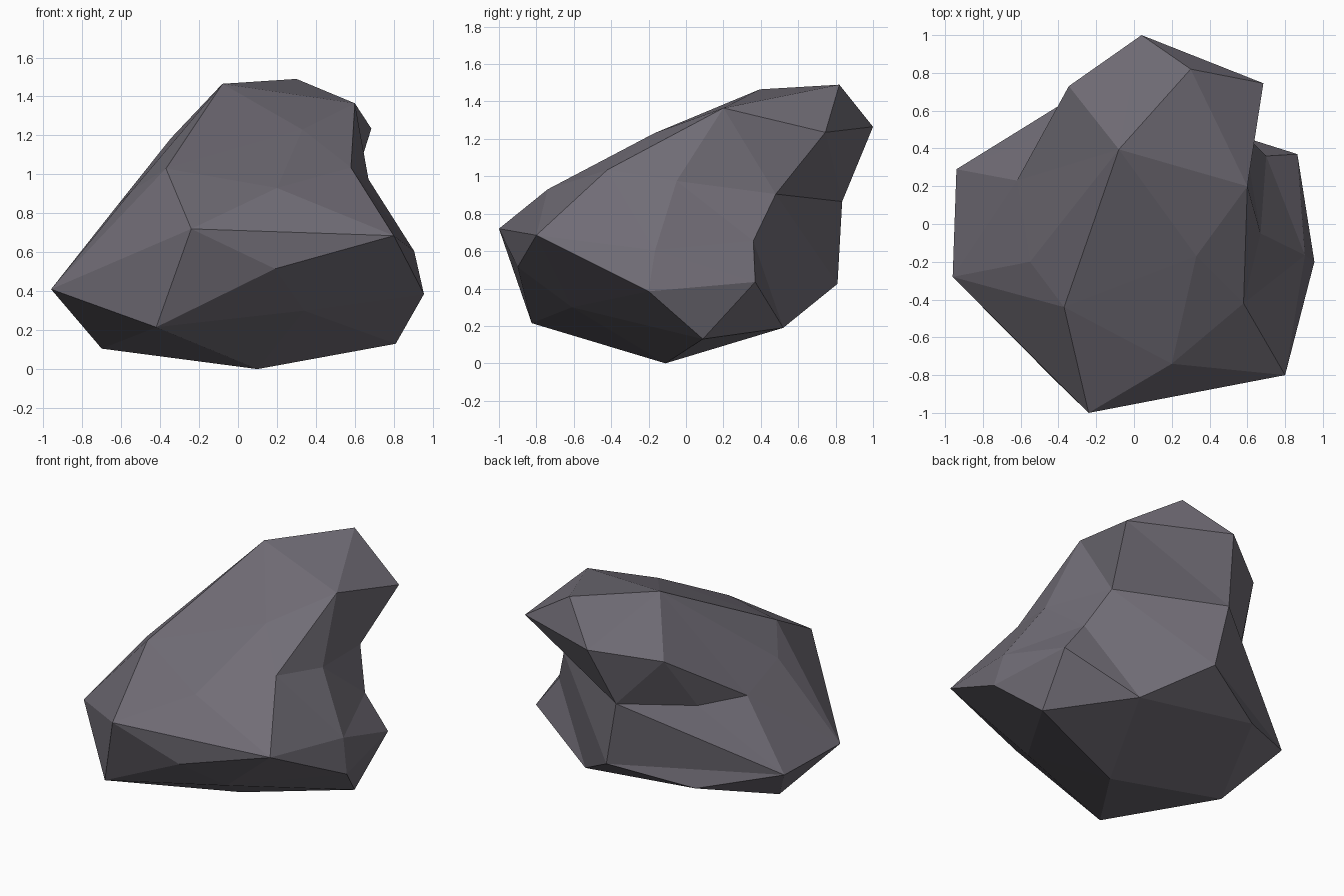
import bpy, bmesh
from mathutils import Vector

if "Cube" in bpy.data.objects:
    bpy.data.objects.remove(bpy.data.objects["Cube"])

# Corner points of the boulder, grouped by zone
crown = {"G": (-.37, -.44, 1.03), "D": (.20, -.74, .93), "H": (.58, -.42, 1.035),
         "O": (.33, -.17, 1.23), "I": (.60, .20, 1.365), "J": (-.08, .395, 1.465),
         "K": (.30, .82, 1.49), "L": (.685, .745, 1.235), "M": (.04, 1.0, 1.265),
         "N": (-.345, .73, 1.185), "P": (-.55, -.20, .91)}
notch = {"R": (-.62, .23, .84), "S": (-.43, .49, .82), "T": (-.06, .835, .865),
         "a": (.58, .48, .905), "b": (.67, -.05, .975), "Y": (.70, .36, .655)}
skirt = {"A": (-.24, -1.0, .72), "B": (.80, -.80, .685), "C": (.19, -.90, .515),
         "F": (-.96, -.28, .41), "Q": (-.94, .29, .41), "W": (.865, .37, .435),
         "X": (.955, -.20, .385), "Z": (.905, -.165, .605), "c": (.03, .81, .425)}
underside = {"E": (-.42, -.825, .215), "d": (.39, .52, .19), "e": (.10, -.11, 0),
             "f": (-.47, .57, .30), "g": (-.70, 0, .105), "h": (.81, .09, .13),
             "i": (.34, -.61, .30)}
points = {k: Vector(v) for zone in (crown, notch, skirt, underside)
          for k, v in zone.items()}

# Skin: wrap the points on a sphere, hull them, then pull them back into place
centre = Vector((0, 0, .75))
bm = bmesh.new()
corner = {k: bm.verts.new((p - centre).normalized()) for k, p in points.items()}
bmesh.ops.convex_hull(bm, input=list(bm.verts))
for k, v in corner.items():
    v.co = points[k]


def crease(a, b):
    """Turn the diagonal between two triangles so that it joins a and b."""
    if any(e.other_vert(a) is b for e in a.link_edges):
        return
    for f in a.link_faces:
        edge = next(e for e in f.edges if a not in e.verts)
        if any(b in g.verts for g in edge.link_faces if g is not f):
            p, q = edge.verts
            bm.edges.remove(edge)          # removes both triangles too
            bm.faces.new((a, b, p))
            bm.faces.new((b, a, q))
            return


# Main ridges and valleys
ridges = ("AB", "AF", "GF", "GJ", "HI", "HB", "IL", "IK", "JK", "LT",
          "Wc", "Qc", "QT", "NR", "NS", "EC", "CB", "XW")
for _ in range(2):
    for r in ridges:
        crease(corner[r[0]], corner[r[1]])

bmesh.ops.recalc_face_normals(bm, faces=list(bm.faces))
mesh = bpy.data.meshes.new("boulder")
bm.to_mesh(mesh)
bm.free()

# Stone colour
stone = bpy.data.materials.new("dark grey stone")
stone.diffuse_color = (.165, .153, .182, 1)
stone.use_nodes = True
stone.node_tree.nodes["Principled BSDF"].inputs["Base Color"].default_value = stone.diffuse_color
mesh.materials.append(stone)
boulder = bpy.data.objects.new("boulder", mesh)
bpy.context.collection.objects.link(boulder)
